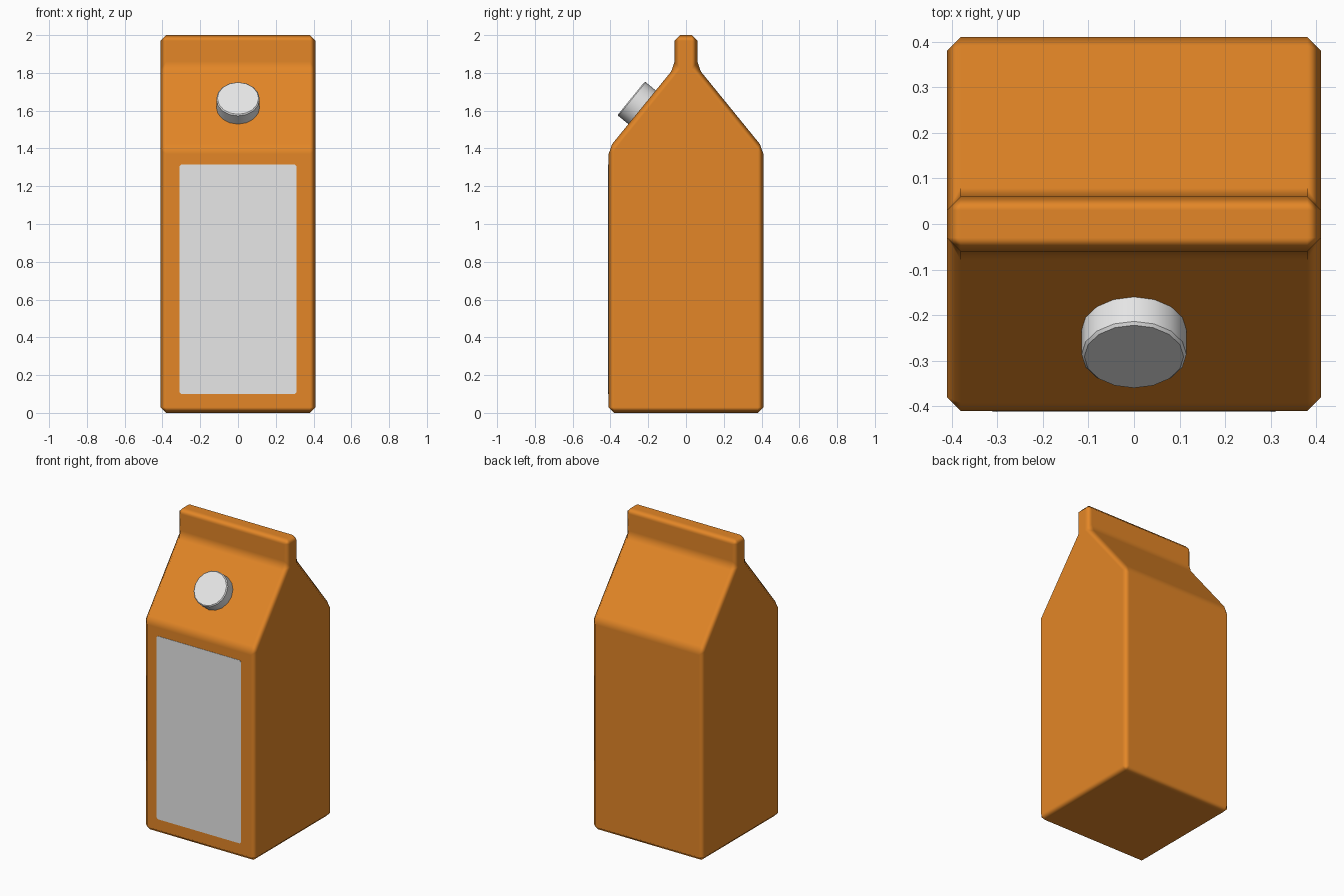
import bpy
import math
from mathutils import Vector

if "Cube" in bpy.data.objects:
    bpy.data.objects.remove(bpy.data.objects["Cube"])


def material(name, rgb):
    m = bpy.data.materials.new(name)
    m.diffuse_color = (*rgb, 1.0)
    m.use_nodes = True
    m.node_tree.nodes["Principled BSDF"].inputs["Base Color"].default_value = m.diffuse_color
    return m


orange = material("orange", (0.77, 0.24, 0.02))
white = material("white", (0.80, 0.80, 0.80))


def prism(name, outline, depth, place, mat):
    """Extrude a 2D outline by depth; place maps (a, b, d) to 3D."""
    n = len(outline)
    verts = [place(a, b, d) for d in depth for a, b in outline]
    faces = [tuple(range(n))[::-1], tuple(range(n, 2 * n))]
    faces += [(i, (i + 1) % n, n + (i + 1) % n, n + i) for i in range(n)]
    mesh = bpy.data.meshes.new(name)
    mesh.from_pydata(verts, [], faces)
    mesh.materials.append(mat)
    obj = bpy.data.objects.new(name, mesh)
    bpy.context.collection.objects.link(obj)
    return obj


def chamfer(obj, width):
    b = obj.modifiers.new("chamfer", 'BEVEL')
    b.width = width
    b.segments = 1
    b.limit_method = 'ANGLE'
    b.angle_limit = math.radians(25)
    b.harden_normals = True
    obj.data.polygons.foreach_set("use_smooth", [True] * len(obj.data.polygons))


# carton body: gabled side profile with top fin, extruded across x
half = [(0.41, 0), (0.41, 1.40), (0.06, 1.83), (0.06, 2.0)]
profile = half + [(-y, z) for y, z in reversed(half)]
body = prism("carton_body", profile, (-0.41, 0.41),
             lambda a, b, d: (d, a, b), orange)
chamfer(body, 0.03)

# front label: thin plate with clipped corners
w, z0, z1, c = 0.31, 0.10, 1.315, 0.01
outline = [(-w + c, z0), (w - c, z0), (w, z0 + c), (w, z1 - c),
           (w - c, z1), (-w + c, z1), (-w, z1 - c), (-w, z0 + c)]
prism("front_label", outline, (-0.407, -0.412),
      lambda a, b, d: (a, d, b), white)

# screw cap standing square to the front slope
normal = Vector((0, -0.43, 0.35)).normalized()
base = Vector((0, -0.2325, 1.618))
bpy.ops.mesh.primitive_cylinder_add(
    vertices=16, radius=0.115, depth=0.095,
    location=base + normal * 0.0275,
    rotation=(math.atan2(0.43, 0.35), 0, 0))
cap = bpy.context.object
cap.name = "screw_cap"
cap.data.materials.append(white)
bpy.ops.object.shade_smooth_by_angle(angle=math.radians(30))
bev = cap.modifiers.new("rim", 'BEVEL')
bev.width = 0.006
bev.segments = 1
bev.limit_method = 'ANGLE'
bev.angle_limit = math.radians(40)

# consistent outward faces on every part
import bmesh
for obj in bpy.context.collection.objects:
    bm = bmesh.new()
    bm.from_mesh(obj.data)
    bmesh.ops.recalc_face_normals(bm, faces=bm.faces[:])
    bm.to_mesh(obj.data)
    bm.free()
